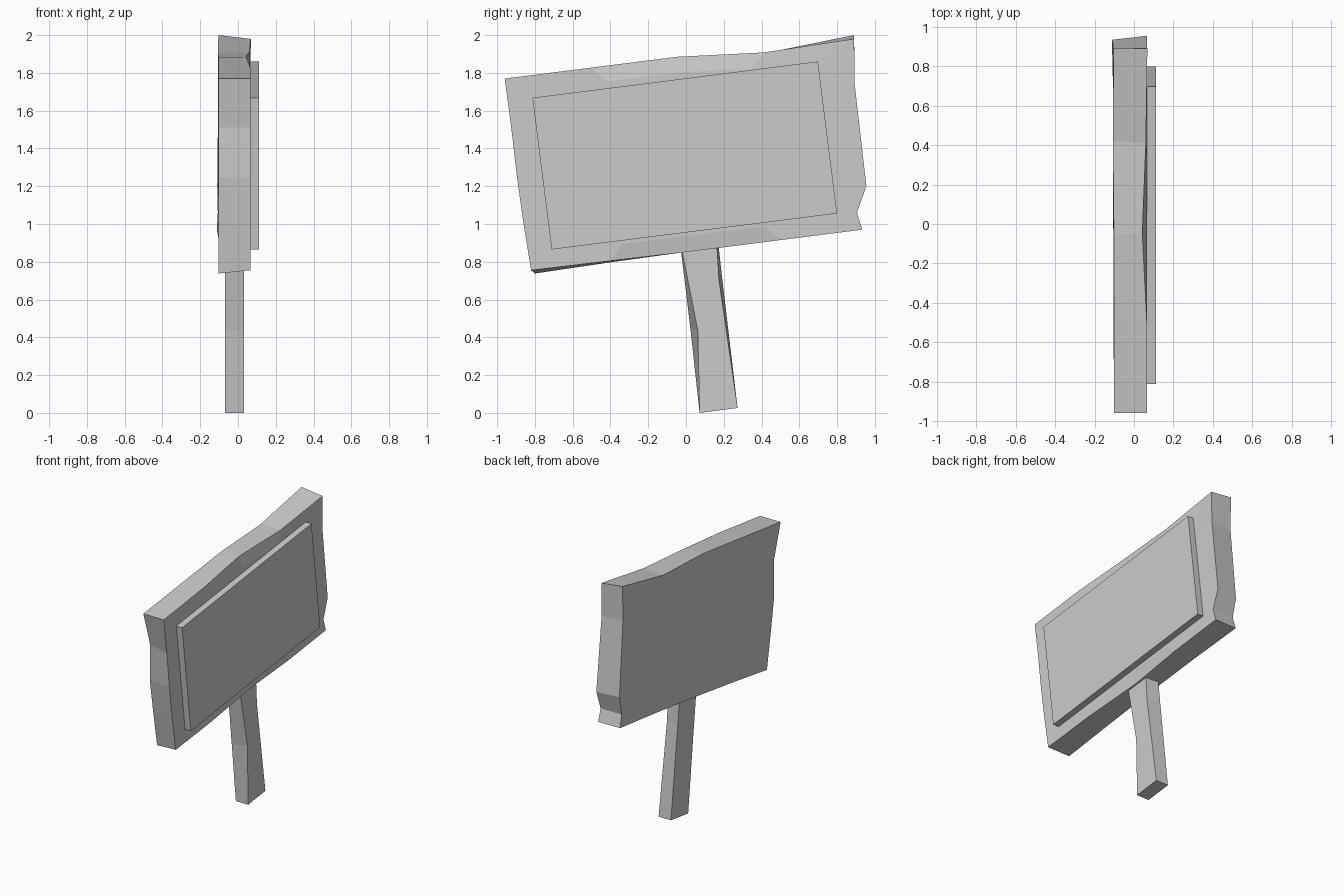
import bpy, bmesh


def make_slab(name, front, back, rim=None):
    """Loft two matching (x, y, z) loops; rim = (scale, x) adds a flat inner front face."""
    bm = bmesh.new()
    f = [bm.verts.new(p) for p in front]
    b = [bm.verts.new(p) for p in back]
    n = len(f)
    loops = [b, f]
    if rim:
        k, x = rim
        cy, cz = 0.0, 1.37
        loops.append([bm.verts.new((x, cy + (p[1] - cy) * k, cz + (p[2] - cz) * k))
                      for p in front])
    for lo, hi in zip(loops, loops[1:]):
        for i in range(n):
            j = (i + 1) % n
            bm.faces.new((lo[i], lo[j], hi[j], hi[i]))
    bm.faces.new(loops[-1])
    bm.faces.new(b[::-1])
    bmesh.ops.recalc_face_normals(bm, faces=bm.faces)
    mesh = bpy.data.meshes.new(name)
    bm.to_mesh(mesh)
    bm.free()
    obj = bpy.data.objects.new(name, mesh)
    bpy.context.collection.objects.link(obj)
    return obj


def flat(x, pts):
    return [(x, y, z) for y, z in pts]


# Sign board: chipped wooden slab, front and back edges worn differently
board_front = [
    (.065, -.96, 1.77), (.065, -.50, 1.828), (.042, -.05, 1.885), (.06, .41, 1.908),
    (.068, .89, 1.98), (.065, .893, 1.74), (.065, .955, 1.20), (.065, .905, 1.06),
    (.065, .933, .97), (.065, .50, .915), (.045, .07, .86), (.065, -.40, .805),
    (.065, -.82, .755), (.065, -.86, 1.0), (.065, -.895, 1.25), (.065, -.925, 1.51)]
board_back = [
    (-.102, -.96, 1.77), (-.102, -.50, 1.828), (-.102, -.05, 1.883), (-.107, .42, 1.905),
    (-.104, .89, 2.0), (-.104, .885, 1.75), (-.11, .935, 1.20), (-.107, .905, 1.06),
    (-.112, .93, .97), (-.102, .50, .915), (-.102, .07, .862), (-.102, -.38, .80),
    (-.102, -.80, .738), (-.102, -.845, 1.0), (-.102, -.885, 1.25), (-.102, -.88, 1.51)]
make_slab("sign_board", board_front, board_back, rim=(.84, .065))

# Raised panel on the front of the board
panel = [(-.813, 1.668), (.698, 1.86), (.80, 1.056), (-.711, .865)]
make_slab("sign_panel", flat(.112, panel), flat(.03, panel))

# Post: worn front edges, straight back edges
post_front = [(-.035, .93), (.16, .95), (.175, .70), (.273, .026), (.072, 0), (.062, .44)]
post_back = [(-.03, .93), (.165, .95), (.193, .70), (.273, .026), (.072, 0), (.024, .44)]
make_slab("post", flat(.033, post_front), flat(-.068, post_back))
